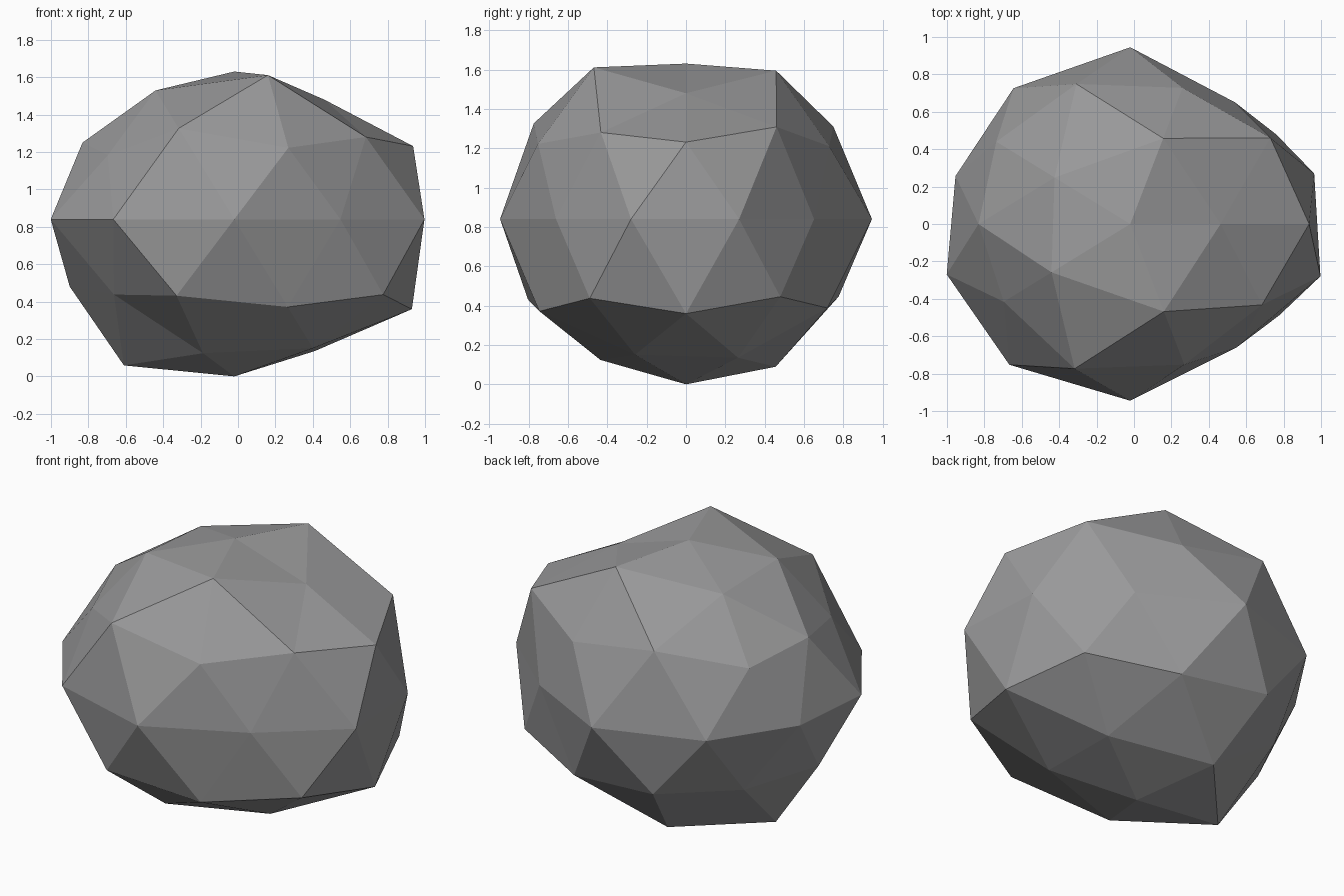
import bpy
import bmesh
import math

old = bpy.data.objects.get("Cube")
if old:
    bpy.data.objects.remove(old, do_unlink=True)

# Bulge of each corner, ring by ring from bottom to top,
# counter-clockwise from +x inside a ring
BOTTOM = [.933]
LOW = [.92, .98, 1.02, .935, .9]
LOWER_MID = [1.015, .955, .87, .85, .99]
LOWER = [.98, .98, .894, 1.015, 1]
EQUATOR = [.94, .865, 1.016, .965, .893, .938, 1, 1.016, .878, .972]
UPPER = [.972, .92, .9, .85, .95]
UPPER_MID = [.99, .995, .867, 1.028, .93]
HIGH = [.835, .985, .865, .9, 1.007]
TOP = [.878]
bulges = (BOTTOM + LOW + LOWER_MID + LOWER + EQUATOR
          + UPPER + UPPER_MID + HIGH + TOP)


def ring_order(vert):
    """Sort key: height first, then angle around the vertical axis."""
    angle = round(math.degrees(math.atan2(vert.co.y, vert.co.x))) % 360
    return round(vert.co.z, 2), angle


# Faceted boulder: a squashed icosphere with uneven corners
bm = bmesh.new()
bmesh.ops.create_icosphere(bm, subdivisions=2, radius=1)
for vert, bulge in zip(sorted(bm.verts, key=ring_order), bulges):
    x, y, z = vert.co * bulge
    vert.co = (1.1 * x - .02, .93 * y, .9 * z + .84)
for face in bm.faces:
    face.smooth = False

mesh = bpy.data.meshes.new("boulder")
bm.to_mesh(mesh)
bm.free()
boulder = bpy.data.objects.new("boulder", mesh)
bpy.context.collection.objects.link(boulder)

# Plain grey stone
stone = bpy.data.materials.new("stone_grey")
stone.use_nodes = True
grey = (.32, .32, .325, 1)
stone.diffuse_color = grey
stone.node_tree.nodes["Principled BSDF"].inputs["Base Color"].default_value = grey
mesh.materials.append(stone)
